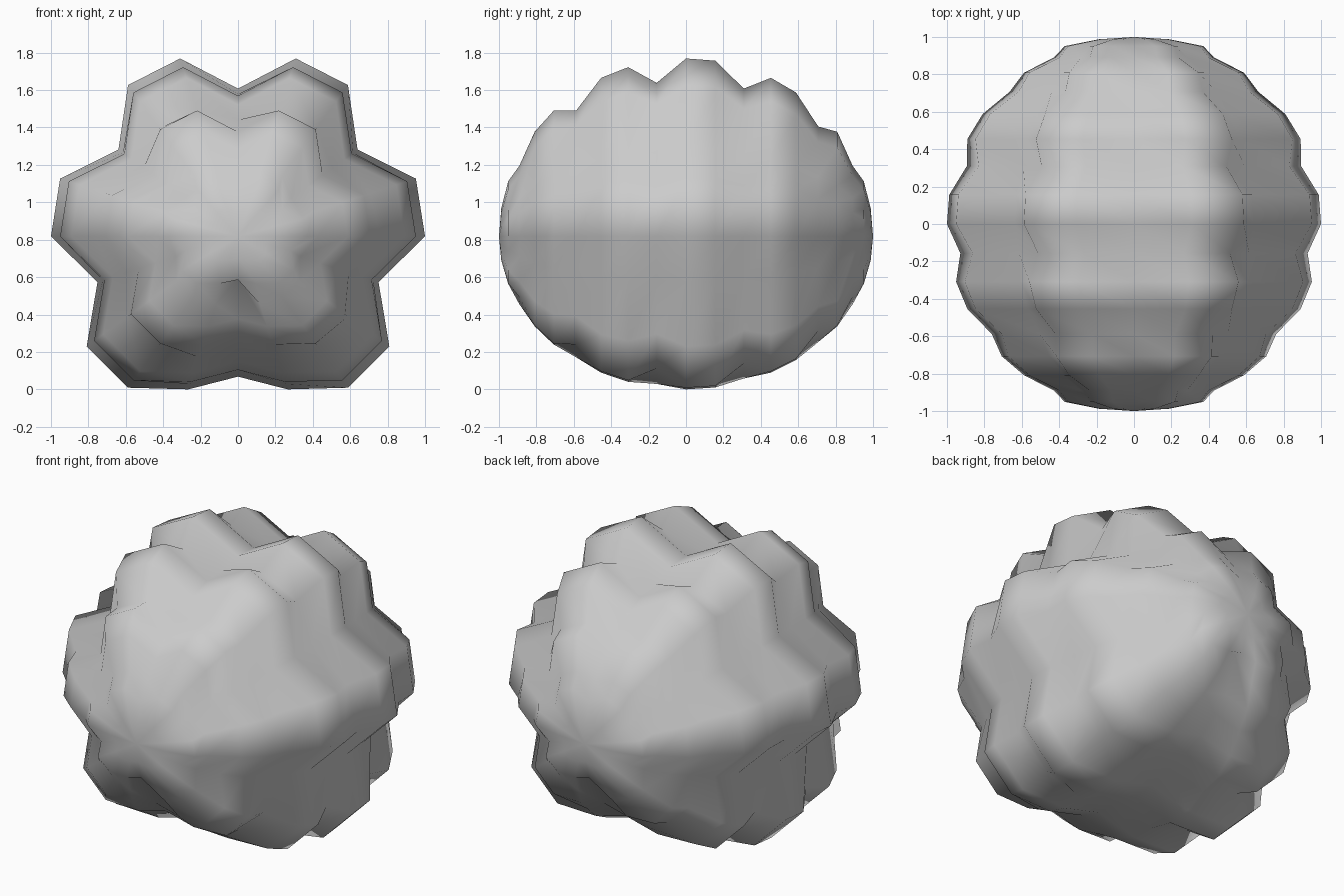
import bpy, bmesh
from math import atan2, asin, degrees, sin, hypot, radians
from mathutils import Matrix

if "Cube" in bpy.data.objects:
    bpy.data.objects.remove(bpy.data.objects["Cube"])

CENTER_Z = 0.82
RING_VALLEYS = {-7, -4, -1, 2, 5, 7}   # rings along y that are sunk inwards


def meridian_factor(j, k):
    """Grooves on every third meridian, counted from the top (j = 0..10)."""
    if j == 10:
        return 0.5 if abs(k) == 7 else 0.75
    if j == 9:
        return 0.86
    return 0.79 if j % 3 == 0 else 1.0


def ring_factor(angle, k):
    """Cross grooves, deeper at top and bottom than at the sides."""
    return 0.94 - 0.07 * abs(sin(angle)) if k in RING_VALLEYS else 1.0


# Faceted sphere with its poles at front and back
bm = bmesh.new()
bmesh.ops.create_uvsphere(bm, u_segments=20, v_segments=20, radius=1,
                          matrix=Matrix.Rotation(radians(90), 4, 'X'))

# Press the grooves into the ball, keeping each ring in its plane
for v in bm.verts:
    if hypot(v.co.x, v.co.z) < 0.01:
        continue
    angle = atan2(v.co.z, v.co.x)
    k = round(degrees(asin(max(-1, min(1, v.co.y)))) / 9)
    j = round(degrees(abs(atan2(v.co.x, v.co.z))) / 18)
    fm, fr = meridian_factor(j, k), ring_factor(angle, k)
    f = min(fm, fr)
    if fm < 1 and fr < 1:
        f -= 0.02
    v.co.x *= f
    v.co.z *= f
    # slightly broadened front and back caps
    if abs(k) >= 8:
        v.co.x *= 1.2

bmesh.ops.translate(bm, verts=bm.verts, vec=(0, 0, CENTER_Z))
low = min(v.co.z for v in bm.verts)
bmesh.ops.translate(bm, verts=bm.verts, vec=(0, 0, -low))
bmesh.ops.recalc_face_normals(bm, faces=bm.faces)
for face in bm.faces:
    face.smooth = True

mesh = bpy.data.meshes.new("grooved_ball")
bm.to_mesh(mesh)
bm.free()
ball = bpy.data.objects.new("grooved_ball", mesh)
bpy.context.collection.objects.link(ball)
